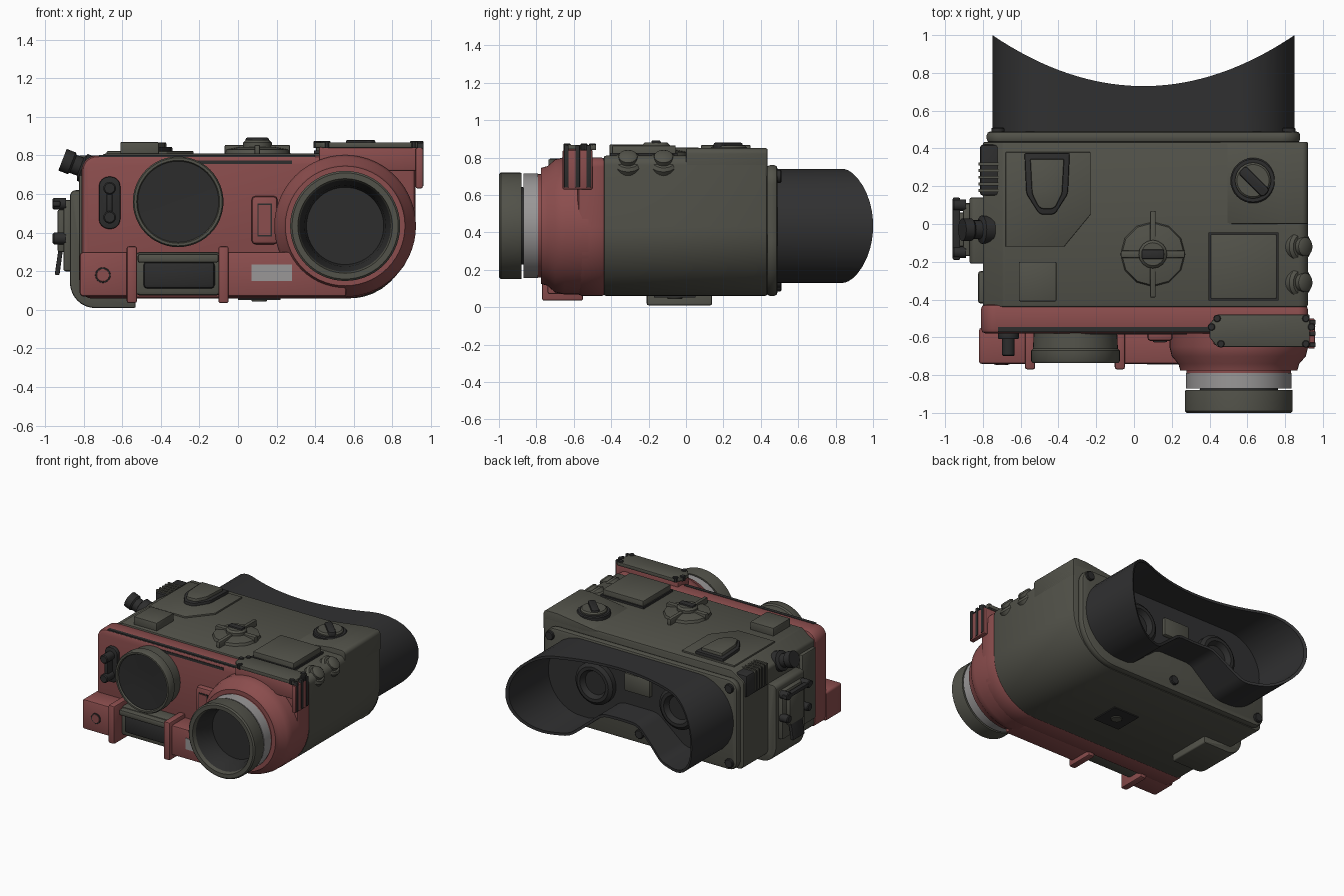
import bpy, bmesh, math
from mathutils import Vector as V

def material(name, c):
    m = bpy.data.materials.new(name)
    m.diffuse_color = (*c, 1)
    return m

RED = material("faded red", (0.26, 0.075, 0.075))
GREEN = material("olive grey", (0.085, 0.085, 0.068))
DARK = material("worn black", (0.026, 0.026, 0.026))
RUBBER = material("black rubber", (0.03, 0.03, 0.031))
GREY = material("bare metal", (0.32, 0.31, 0.31))

def finish(name, bm, mat, angle=35):
    bmesh.ops.recalc_face_normals(bm, faces=bm.faces)
    me = bpy.data.meshes.new(name)
    bm.to_mesh(me)
    bm.free()
    me.materials.append(mat)
    me.shade_smooth()
    me.set_sharp_from_angle(angle=math.radians(angle))
    ob = bpy.data.objects.new(name, me)
    bpy.context.collection.objects.link(ob)
    return ob

def rounded(pts, seg=10):
    """Polygon of (a, b, radius) corners turned into a filleted outline."""
    out, n = [], len(pts)
    for i, (a, b, r) in enumerate(pts):
        p = V((a, b))
        if r <= 0:
            out.append(p)
            continue
        u = (V(pts[i - 1][:2]) - p).normalized()
        v = (V(pts[(i + 1) % n][:2]) - p).normalized()
        half = u.angle(v) / 2
        d = r / math.tan(half)
        c = p + (u + v).normalized() * r / math.sin(half)
        va, vb = p + u * d - c, p + v * d - c
        out += [c + va.lerp(vb, k / seg).normalized() * r for k in range(seg + 1)]
    return out

def prism(name, pts, axis, t0, t1, mat, bevel=0.0):
    place = {'x': lambda a, b, t: (t, a, b), 'y': lambda a, b, t: (a, t, b),
             'z': lambda a, b, t: (a, b, t)}[axis]
    bm = bmesh.new()
    out = rounded(pts)
    lo, hi = ([bm.verts.new(place(p[0], p[1], t)) for p in out] for t in (t0, t1))
    bm.faces.new(lo)
    bm.faces.new(hi)
    for i in range(len(out)):
        j = (i + 1) % len(out)
        bm.faces.new((lo[i], lo[j], hi[j], hi[i]))
    bmesh.ops.recalc_face_normals(bm, faces=bm.faces)
    if bevel:
        es = [e for e in bm.edges if e.calc_face_angle(0) > 0.6]
        bmesh.ops.bevel(bm, geom=es, offset=bevel, segments=2, profile=0.5,
                        affect='EDGES', clamp_overlap=True)
    return finish(name, bm, mat)

def box(name, x, y, z, mat, bevel=0.0):
    return prism(name, [(x[0], y[0], 0), (x[1], y[0], 0), (x[1], y[1], 0), (x[0], y[1], 0)],
                 'z', z[0], z[1], mat, bevel)

def lathe(name, prof, origin, axis, mat, n=40):
    """Revolve (radius, height) points about an axis; radius 0 closes the end."""
    q = V((0, 0, 1)).rotation_difference(V(axis).normalized())
    bm = bmesh.new()
    rings = []
    for r, h in prof:
        k = n if r else 1
        rings.append([bm.verts.new(V(origin) + q @ V((r * math.cos(math.tau * i / n),
                      r * math.sin(math.tau * i / n), h))) for i in range(k)])
    for A, B in zip(rings, rings[1:]):
        for i in range(n):
            f = [A[i % len(A)], A[(i + 1) % len(A)], B[(i + 1) % len(B)], B[i % len(B)]]
            bm.faces.new(list(dict.fromkeys(f)))
    return finish(name, bm, mat)

def disc(name, r, h, origin, axis, mat, n=24):
    b = min(r, h) * 0.2
    return lathe(name, [(0, 0), (r, 0), (r, h - b), (r - b, h), (0, h)], origin, axis, mat, n)

FRONT, BACK, UP, LEFT = (0, -1, 0), (0, 1, 0), (0, 0, 1), (-1, 0, 0)

# Main body and rear plate
prism("main_body", [(-0.8, 0.06, 0.05), (0.92, 0.06, 0.37), (0.92, 0.81, 0.05), (-0.69, 0.81, 0.03),
      (-0.8, 0.74, 0.03)], 'y', -0.44, 0.435, GREEN, 0.012)
prism("raised_top_corner", [(0.42, 0.8, 0), (0.8, 0.85, 0.05), (0.92, 0.85, 0.03), (0.92, 0.7, 0)],
      'y', 0.0, 0.435, GREEN, 0.006)
prism("rear_plate", [(-0.78, 0.06, 0.08), (0.88, 0.06, 0.3), (0.88, 0.76, 0.1), (-0.78, 0.76, 0.08)],
      'y', 0.43, 0.49, GREEN, 0.02)
for x, z in ((-0.72, 0.12), (-0.72, 0.7), (0.82, 0.7), (0.05, 0.14)):
    disc("rear_bolt", 0.035, 0.025, (x, 0.485, z), BACK, DARK, 12)

# Rubber eyecup: shell with a curved rim and a nose notch
def eyecup():
    corners = [(-0.75, 0.74, 0.3), (0.85, 0.74, 0.3), (0.85, 0.13, 0.3), (0.44, 0.13, 0.15),
               (0.2, 0.33, 0.12), (-0.1, 0.33, 0.12), (-0.34, 0.13, 0.15), (-0.75, 0.13, 0.3)]
    raw, pts = rounded(corners), []
    for i, p in enumerate(raw):
        q = raw[(i + 1) % len(raw)]
        k = max(1, math.ceil((q - p).length / 0.05))
        pts += [p.lerp(q, j / k) for j in range(k) if (q - p).length > 1e-5]
    n = len(pts)
    inner = []
    for i in range(n):
        t = (pts[(i + 1) % n] - pts[i - 1]).normalized()
        inner.append(pts[i] + V((t.y, -t.x)) * 0.02)
    rim = lambda p: 0.73 + 0.27 * ((p.x - 0.05) / 0.8) ** 2
    bm = bmesh.new()
    rings = [[bm.verts.new((p.x, y(p), p.y)) for p in o] for o, y in (
        (pts, lambda p: 0.48), (pts, rim), (inner, rim), (inner, lambda p: 0.5))]
    for A, B in zip(rings, rings[1:]):
        for i in range(n):
            bm.faces.new((A[i], A[(i + 1) % n], B[(i + 1) % n], B[i]))
    bm.faces.new(rings[-1])
    finish("eyecup", bm, RUBBER)

eyecup()
for s in (-1, 1):
    lathe("eyepiece", [(0.16, 0), (0.16, 0.04), (0.135, 0.06), (0.11, 0.06), (0.09, 0.02), (0, 0.02)],
          (0.05 + s * 0.36, 0.5, 0.45), BACK, DARK)
box("eyepiece_bridge", (-0.06, 0.16), (0.49, 0.53), (0.46, 0.6), GREEN, 0.01)

# Red front housing with its lower ledge
prism("front_housing", [(-0.81, 0.06, 0.05), (0.92, 0.06, 0.37), (0.92, 0.8, 0.05), (-0.81, 0.8, 0.08)],
      'y', -0.58, -0.425, RED, 0.025)
prism("left_ledge", [(-0.82, 0.07, 0.02), (-0.53, 0.07, 0), (-0.53, 0.3, 0), (-0.82, 0.3, 0.02)],
      'y', -0.74, -0.55, RED, 0.012)
prism("right_ledge", [(-0.08, 0.07, 0), (0.56, 0.07, 0), (0.56, 0.3, 0), (-0.08, 0.3, 0)],
      'y', -0.74, -0.55, RED, 0.012)
disc("ledge_socket", 0.04, 0.006, (-0.7, -0.739, 0.18), FRONT, DARK)
disc("ledge_socket_centre", 0.033, 0.006, (-0.7, -0.741, 0.18), FRONT, RED)
for x in (-0.55, -0.075):
    box("ledge_bracket", (x - 0.027, x + 0.027), (-0.77, -0.55), (0.035, 0.33), RED, 0.012)
box("front_window_body", (-0.53, -0.09), (-0.68, -0.55), (0.075, 0.3), GREEN, 0.02)
box("front_window_glass", (-0.49, -0.12), (-0.7, -0.6), (0.11, 0.25), DARK, 0.02)
box("front_window_hood", (-0.52, -0.1), (-0.72, -0.6), (0.245, 0.29), GREEN, 0.012)
box("label_plate", (0.07, 0.28), (-0.745, -0.738), (0.15, 0.235), GREY)
box("indicator_frame", (0.07, 0.205), (-0.62, -0.55), (0.34, 0.59), RED, 0.02)
box("indicator_inset", (0.1, 0.175), (-0.624, -0.6), (0.38, 0.55), DARK)
box("indicator_panel", (0.107, 0.168), (-0.628, -0.6), (0.387, 0.543), RED)
box("front_wear_strip", (-0.32, 0.28), (-0.584, -0.57), (0.755, 0.775), DARK)
box("top_wear_strip", (-0.72, 0.4), (-0.572, -0.545), (0.78, 0.803), DARK)

# Large objective lens
LC = (0.555, -0.57, 0.435)
lathe("lens_housing", [(0.367, -0.05), (0.367, 0.08), (0.355, 0.13), (0.32, 0.17), (0.31, 0.205), (0, 0.205)],
      LC, FRONT, RED, 56)
lathe("lens_red_ring", [(0.277, 0.19), (0.277, 0.23), (0, 0.23)], LC, FRONT, RED, 56)
lathe("lens_metal_ring", [(0.28, 0.22), (0.28, 0.3), (0.21, 0.3)], LC, FRONT, GREY, 56)
lathe("lens_barrel", [(0.24, 0.31), (0.283, 0.31), (0.285, 0.32), (0.285, 0.42), (0.275, 0.43), (0.245, 0.43),
      (0.235, 0.39)], LC, FRONT, GREEN, 56)
lathe("lens_interior", [(0.237, 0.4), (0.21, 0.33), (0.2, 0.25), (0, 0.25)], LC, FRONT, DARK, 56)

# Second lens with black cover
SC = (-0.31, -0.56, 0.56)
lathe("small_lens_barrel", [(0.22, 0), (0.225, 0.1), (0.235, 0.11), (0.235, 0.165), (0.228, 0.175),
      (0.215, 0.175), (0.21, 0.165)], SC, FRONT, GREEN, 48)
lathe("small_lens_cover", [(0.217, 0.172), (0.21, 0.16), (0.1, 0.155), (0, 0.15)], SC, FRONT, DARK, 48)

# Front toggle switch
prism("switch_plate", [(-0.72, 0.42, 0.05), (-0.61, 0.42, 0.05), (-0.61, 0.69, 0.05), (-0.72, 0.69, 0.05)],
      'y', -0.61, -0.57, DARK, 0.008)
for z in (0.48, 0.63):
    disc("switch_stud", 0.033, 0.1, (-0.665, -0.6, z), FRONT, DARK, 16)
box("switch_bar", (-0.68, -0.65), (-0.67, -0.6), (0.48, 0.63), DARK, 0.008)

# Cover plate over the right front corner
box("corner_block", (0.42, 0.94), (-0.64, -0.5), (0.72, 0.845), RED, 0.01)
prism("corner_cover", [(0.4, -0.6, 0), (0.44, -0.65, 0), (0.93, -0.65, 0), (0.93, -0.48, 0), (0.44, -0.48, 0),
      (0.4, -0.53, 0)], 'z', 0.84, 0.868, GREEN, 0.005)
for x, y in ((0.41, -0.545), (0.44, -0.5), (0.46, -0.635), (0.91, -0.5), (0.91, -0.635), (0.94, -0.545)):
    disc("cover_bolt", 0.02, 0.035, (x, y, 0.84), UP, DARK, 10)
box("corner_side_plate", (0.92, 0.957), (-0.66, -0.5), (0.63, 0.84), RED, 0.008)
for y in (-0.64, -0.58, -0.52):
    box("side_rib", (0.93, 0.962), (y - 0.012, y + 0.012), (0.64, 0.865), DARK, 0.004)

# Top panels
prism("top_access_panel", [(-0.68, -0.12, 0), (-0.37, -0.12, 0), (-0.23, 0.05, 0), (-0.23, 0.38, 0),
      (-0.68, 0.38, 0)], 'z', 0.8, 0.822, GREEN, 0.004)
box("top_left_pad", (-0.61, -0.41), (-0.41, -0.2), (0.79, 0.87), GREEN, 0.008)
box("top_right_pad_seam", (0.395, 0.765), (-0.405, -0.045), (0.79, 0.825), DARK)
box("top_right_pad", (0.405, 0.755), (-0.395, -0.055), (0.79, 0.865), GREEN, 0.006)
for nm, g, z, m in (("pod_base", 0.0, 0.845, DARK), ("pod_top", 0.03, 0.868, GREEN)):
    prism(nm, [(-0.58 + g, 0.375 - g, 0), (-0.57 + g, 0.16, 0.08), (-0.5, 0.05 + g, 0.04), (-0.42, 0.05 + g, 0.04),
          (-0.35 - g, 0.16, 0.08), (-0.34 - g, 0.375 - g, 0)], 'z', 0.8, z, m, 0.008)

# Cross-shaped dial in the middle of the top
lathe("dial_base", [(0.175, 0), (0.165, 0.03), (0.09, 0.045), (0, 0.045)], (0.1, -0.16, 0.8), UP, GREEN, 12)
box("dial_arm_long", (0.085, 0.115), (-0.39, 0.07), (0.8, 0.855), GREEN, 0.008)
box("dial_arm_wide", (-0.07, 0.27), (-0.18, -0.14), (0.8, 0.855), GREEN, 0.008)
disc("dial_hub", 0.075, 0.07, (0.1, -0.16, 0.81), UP, GREEN, 16)
box("dial_clip", (0.04, 0.16), (-0.185, -0.135), (0.86, 0.892), DARK, 0.008)

# Rotary knob and the two tilted buttons
disc("knob_base", 0.12, 0.035, (0.63, 0.23, 0.81), UP, DARK, 32)
disc("knob_cap", 0.095, 0.05, (0.63, 0.23, 0.815), UP, GREEN, 32)
prism("knob_grip", [(0.55, 0.27, 0.02), (0.68, 0.14, 0.02), (0.72, 0.18, 0.02), (0.59, 0.31, 0.02)],
      'z', 0.84, 0.88, DARK, 0.008)
for y in (-0.12, -0.31):
    lathe("tilted_button", [(0.08, 0), (0.08, 0.045), (0.065, 0.06), (0.05, 0.06), (0.05, 0.085), (0.035, 0.095),
          (0, 0.095)], (0.85, y, 0.745), (0.7, 0, 0.75), GREEN, 24)

# Battery box wrapping the lower left edge
prism("battery_box", [(-0.87, 0.01, 0.13), (-0.53, 0.01, 0.01), (-0.53, 0.1, 0), (-0.78, 0.1, 0), (-0.78, 0.62, 0),
      (-0.87, 0.62, 0.03)], 'y', -0.21, 0.14, GREEN, 0.012)
box("battery_door", (-0.905, -0.86), (-0.17, 0.11), (0.2, 0.57), GREEN, 0.012)
box("latch_plate", (-0.935, -0.89), (-0.12, 0.06), (0.3, 0.52), GREEN, 0.01)
prism("latch_lever", [(-0.95, 0.18, 0.008), (-0.925, 0.18, 0.008), (-0.89, 0.44, 0), (-0.91, 0.45, 0)],
      'y', -0.1, 0.04, DARK, 0.005)
for y in (-0.15, 0.1):
    for z in (0.37, 0.55):
        disc("latch_pin", 0.03, 0.07, (-0.89, y, z), LEFT, DARK, 12)
box("latch_hinge", (-0.96, -0.92), (-0.19, 0.14), (0.535, 0.565), DARK, 0.008)

# Left side connector, strap block and guard
lathe("side_connector", [(0.075, 0), (0.075, 0.05), (0.05, 0.06), (0.05, 0.1), (0.06, 0.11), (0.06, 0.16), (0, 0.16)],
      (-0.76, -0.03, 0.72), (-0.9, 0, 0.35), DARK, 20)
box("strap_block", (-0.815, -0.7), (0.15, 0.42), (0.62, 0.79), DARK, 0.015)
for i in range(5):
    box("strap_rib", (-0.822, -0.71), (0.17 + i * 0.035, 0.185 + i * 0.035), (0.64, 0.8), GREEN)
box("left_guard", (-0.825, -0.78), (-0.42, -0.25), (0.15, 0.7), GREEN, 0.012)

# Underside mount
box("tripod_plate", (0.0, 0.22), (-0.17, 0.05), (0.052, 0.07), DARK)
disc("tripod_socket", 0.04, 0.012, (0.11, -0.06, 0.056), (0, 0, -1), GREEN, 16)
